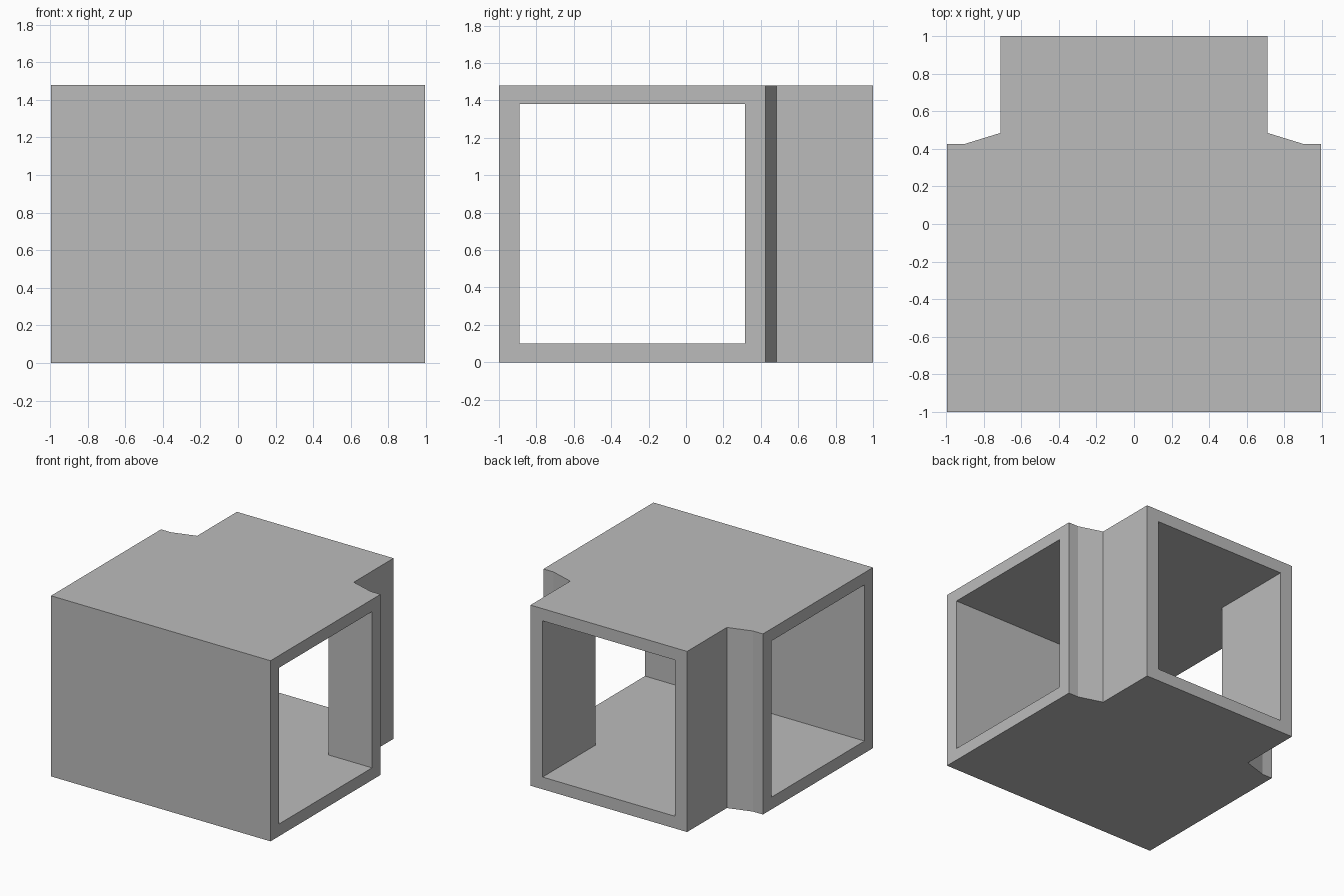
import bpy
import bmesh

cube = bpy.data.objects.get("Cube")
if cube:
    bpy.data.objects.remove(cube, do_unlink=True)

HEIGHT = 1.48
SLAB = 0.10

grey = bpy.data.materials.new("plain_grey")
grey.use_nodes = True
colour = (0.5, 0.5, 0.5, 1)
grey.diffuse_color = colour
grey.node_tree.nodes["Principled BSDF"].inputs["Base Color"].default_value = colour


def prism(name, half_outline, bottom, top):
    """Mirror a half plan across x = 0 and extrude it upwards."""
    outline = half_outline + [(-x, y) for x, y in reversed(half_outline)]
    bm = bmesh.new()
    base = bm.faces.new([bm.verts.new((x, y, bottom)) for x, y in outline])
    extruded = bmesh.ops.extrude_face_region(bm, geom=[base])["geom"]
    moved = [v for v in extruded if isinstance(v, bmesh.types.BMVert)]
    bmesh.ops.translate(bm, verts=moved, vec=(0, 0, top - bottom))
    bmesh.ops.recalc_face_normals(bm, faces=bm.faces)
    mesh = bpy.data.meshes.new(name)
    bm.to_mesh(mesh)
    bm.free()
    mesh.materials.append(grey)
    obj = bpy.data.objects.new(name, mesh)
    bpy.context.collection.objects.link(obj)
    return obj


# Outer T-shaped body with chamfered shoulders
shell = prism("corridor_junction", [
    (0.995, -1.0), (0.995, 0.425), (0.905, 0.425), (0.71, 0.485), (0.71, 1.0),
], 0, HEIGHT)

# T-shaped passage, running out through both sides and the back
passage = prism("passage_cutter", [
    (1.2, -0.89), (1.2, 0.315), (0.6, 0.315), (0.6, 1.2),
], SLAB, HEIGHT - SLAB)
passage.hide_render = True

# Hollow the body, then discard the cutter
cut = shell.modifiers.new("hollow", 'BOOLEAN')
cut.operation = 'DIFFERENCE'
cut.solver = 'EXACT'
cut.object = passage
bpy.context.view_layer.objects.active = shell
bpy.ops.object.modifier_apply(modifier=cut.name)
bpy.data.objects.remove(passage, do_unlink=True)
